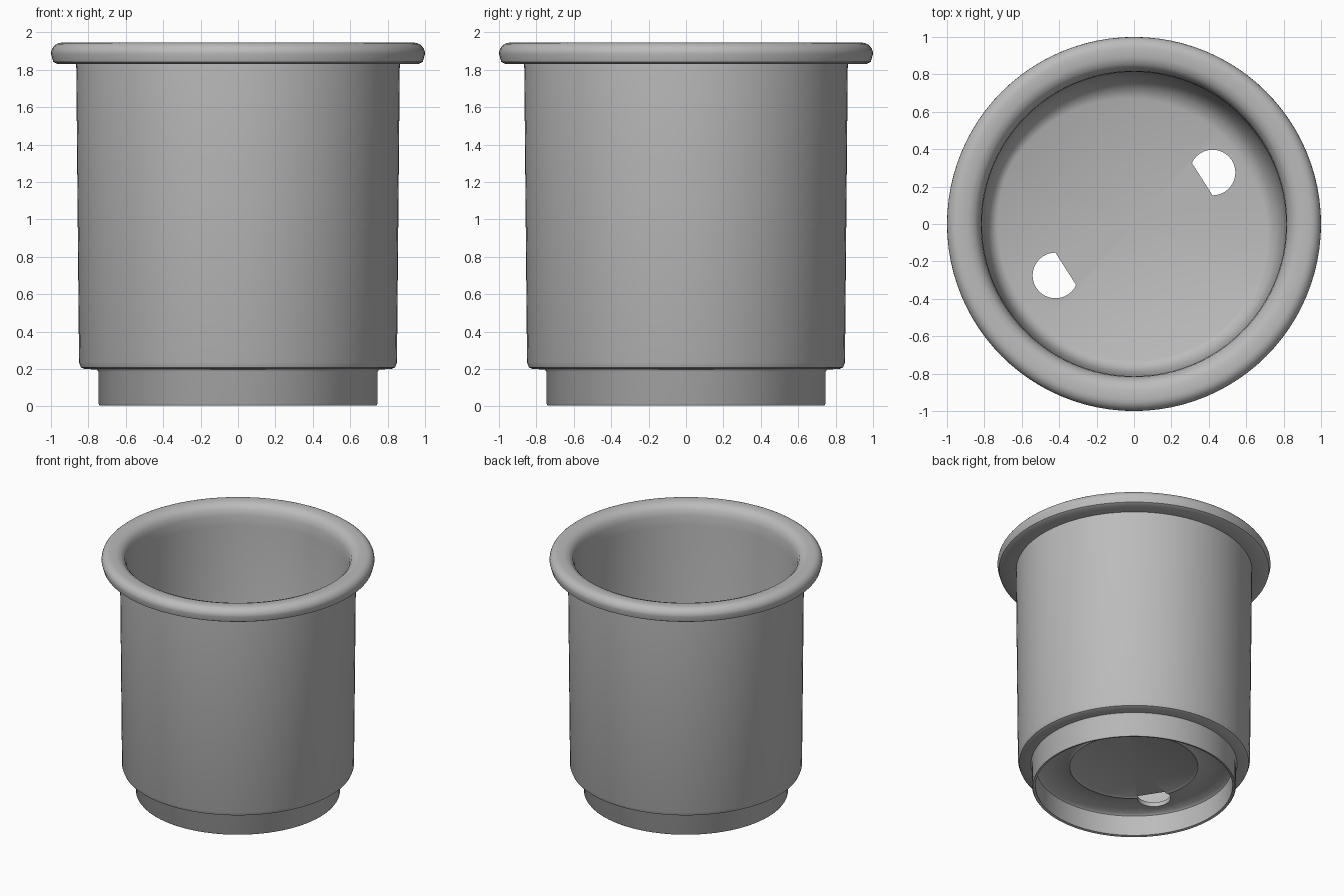
import bpy, bmesh, math

if "Cube" in bpy.data.objects:
    bpy.data.objects.remove(bpy.data.objects["Cube"])

SEG = 96
grey = bpy.data.materials.new("plain grey")
grey.diffuse_color = (0.5, 0.5, 0.5, 1)
grey.use_nodes = True
grey.node_tree.nodes["Principled BSDF"].inputs["Base Color"].default_value = grey.diffuse_color


def finish(name, bm):
    me = bpy.data.meshes.new(name)
    bmesh.ops.recalc_face_normals(bm, faces=bm.faces)
    bm.to_mesh(me)
    bm.free()
    ob = bpy.data.objects.new(name, me)
    bpy.context.collection.objects.link(ob)
    me.materials.append(grey)
    return ob


# Cup: one closed section from the floor underside, round the foot, shoulder,
# rolled rim and inner wall, back to the floor top
profile = [(0, 0.185), (0.45, 0.185), (0.47, 0.175), (0.49, 0.185), (0.70, 0.185),
           (0.718, 0.17), (0.722, 0.01), (0.74, 0.005), (0.747, 0.015),
           (0.747, 0.185), (0.755, 0.197), (0.82, 0.2), (0.84, 0.208),
           (0.85, 0.235), (0.865, 1.83), (0.965, 1.83), (0.988, 1.842)]
profile += [(0.94 + 0.06 * math.cos(math.radians(a)), 1.885 + 0.06 * math.sin(math.radians(a)))
            for a in range(0, 91, 15)]
profile += [(0.89, 1.945), (0.855, 1.932), (0.83, 1.905), (0.817, 1.86),
            (0.813, 1.78), (0.805, 0.40), (0.79, 0.30), (0.765, 0.24),
            (0.73, 0.22), (0, 0.22)]
first_inner = len(profile) - 4

bm = bmesh.new()
rings = []
for i, (r, z) in enumerate(profile):
    if r == 0:
        rings.append([bm.verts.new((0, 0, z))] * SEG)
        continue
    ring = []
    for k in range(SEG):
        a = 2 * math.pi * k / SEG
        rr = r
        if i >= first_inner:  # floor fillet is wider towards the back right
            rr -= 0.022 * (i - first_inner + 1) * max(0, math.cos(a - math.radians(65)))
        ring.append(bm.verts.new((rr * math.cos(a), rr * math.sin(a), z)))
    rings.append(ring)
for lo, hi in zip(rings, rings[1:]):
    for k in range(SEG):
        n = (k + 1) % SEG
        bm.faces.new(dict.fromkeys((lo[k], lo[n], hi[n], hi[k])))
cup = finish("cup", bm)

# Drain hole cutters: circles with a flat side facing the cup centre
cutter_bm = bmesh.new()
for turn in (0, math.pi):
    outline = []
    for k in range(25):
        a = math.radians(-90 + 245 * k / 24) + turn
        cx, cy = 0.42 * math.cos(turn), 0.275 * math.cos(turn)
        outline.append((cx + 0.122 * math.cos(a), cy + 0.122 * math.sin(a)))
    low = [cutter_bm.verts.new((x, y, 0.1)) for x, y in outline]
    face = cutter_bm.faces.new(low)
    ext = bmesh.ops.extrude_face_region(cutter_bm, geom=[face])
    for v in ext["geom"]:
        if isinstance(v, bmesh.types.BMVert):
            v.co.z = 0.3
cutter = finish("drain_hole_cutter", cutter_bm)
cutter.hide_render = True
cutter.hide_viewport = True

cut = cup.modifiers.new("drain holes", 'BOOLEAN')
cut.operation = 'DIFFERENCE'
cut.solver = 'EXACT'
cut.object = cutter

# Apply the cut, then smooth while keeping edges sharp
bpy.context.view_layer.objects.active = cup
cup.select_set(True)
bpy.ops.object.modifier_apply(modifier=cut.name)
bpy.data.objects.remove(cutter)
bpy.ops.object.shade_smooth_by_angle(angle=math.radians(40))
